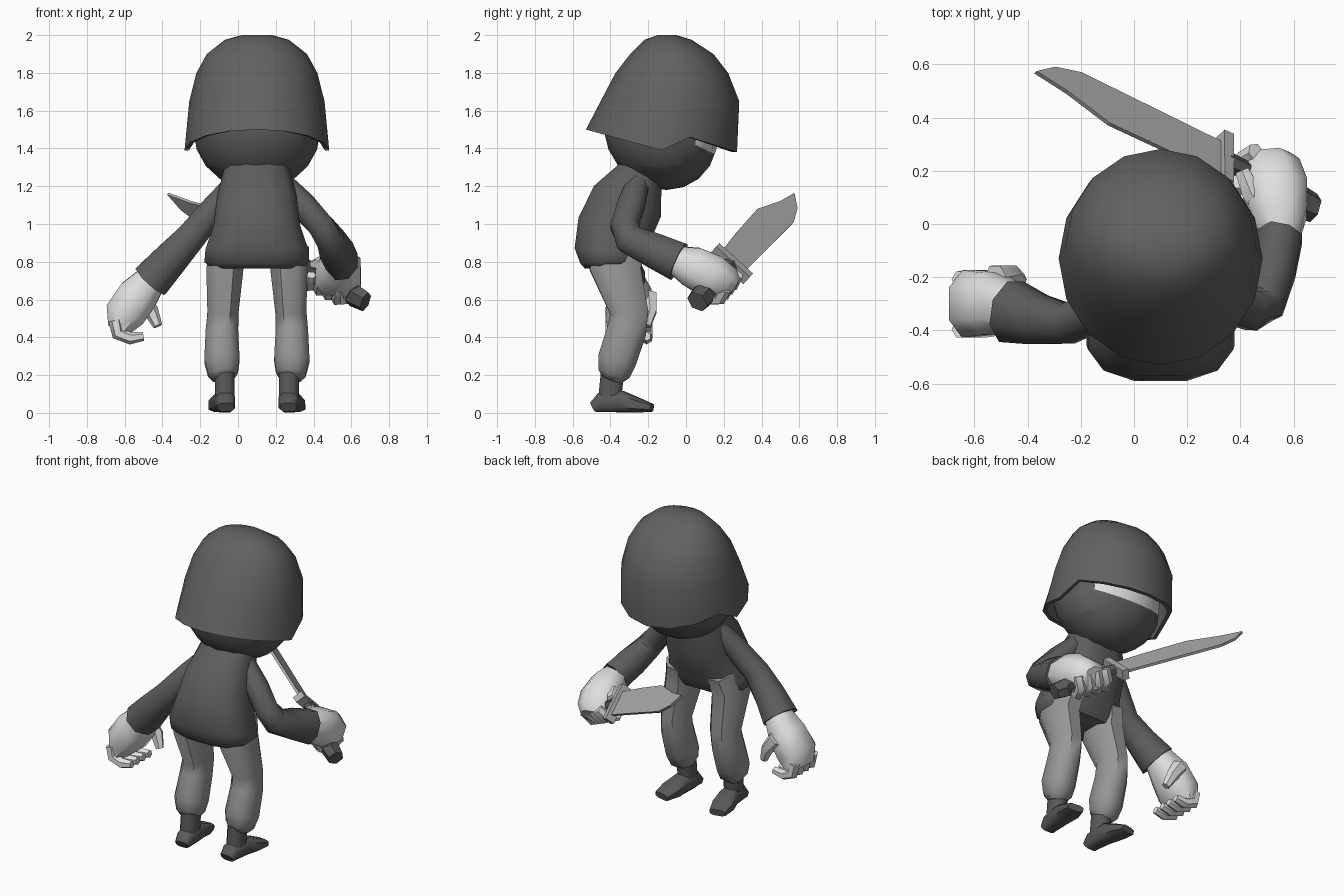
import bpy, bmesh, math
from mathutils import Vector as V

if "Cube" in bpy.data.objects:
    bpy.data.objects.remove(bpy.data.objects["Cube"])


def material(name, g):
    m = bpy.data.materials.new(name)
    m.diffuse_color = (g, g, g, 1)
    m.use_nodes = True
    m.node_tree.nodes["Principled BSDF"].inputs["Base Color"].default_value = m.diffuse_color
    return m


HELMET, CLOTH = material("helmet grey", .12), material("dark cloth", .11)
TROUSER, SKIN = material("trouser grey", .31), material("pale skin", .74)
STEEL, GRIP = material("blade steel", .43), material("grip dark grey", .10)
SHOE = material("shoe dark grey", .10)


def finish(name, bm, mats, angle=50):
    bmesh.ops.recalc_face_normals(bm, faces=bm.faces)
    me = bpy.data.meshes.new(name)
    bm.to_mesh(me)
    bm.free()
    for m in mats:
        me.materials.append(m)
    ob = bpy.data.objects.new(name, me)
    bpy.context.collection.objects.link(ob)
    if angle:
        bpy.ops.object.select_all(action='DESELECT')
        ob.select_set(True)
        bpy.context.view_layer.objects.active = ob
        bpy.ops.object.shade_smooth_by_angle(angle=math.radians(angle))
    return ob


def skin_rings(rings):
    """Bridge equal-length rings of points and cap both ends."""
    bm = bmesh.new()
    vs = [[bm.verts.new(p) for p in r] for r in rings]
    n = len(vs[0])
    for a, b in zip(vs, vs[1:]):
        for i in range(n):
            j = (i + 1) % n
            bm.faces.new((a[i], a[j], b[j], b[i]))
    bm.faces.new(vs[0])
    bm.faces.new(vs[-1])
    return bm


def tube(name, pts, mat, n=8, side=(1, 0, 0), power=2, angle=50):
    """Loft along a path; each point is (x, y, z, radius along side, other radius)."""
    c = [V(p[:3]) for p in pts]
    rings = []
    for k, p in enumerate(pts):
        t = V()
        if k:
            t += (c[k] - c[k - 1]).normalized()
        if k < len(c) - 1:
            t += (c[k + 1] - c[k]).normalized()
        t.normalize()
        u = V(side)
        u = (u - t * u.dot(t)).normalized()
        v = t.cross(u)
        ring = []
        for i in range(n):
            a = 2 * math.pi * (i + .5) / n
            ca, sa = math.cos(a), math.sin(a)
            x = math.copysign(abs(ca) ** (2 / power), ca)
            y = math.copysign(abs(sa) ** (2 / power), sa)
            ring.append(c[k] + u * x * p[3] + v * y * p[-1])
        rings.append(ring)
    return finish(name, skin_rings(rings), [mat], angle)


CX = .10   # middle of the body

# torso
tube("torso", [(CX, -.23, 1.29, .175, .115), (CX, -.31, 1.12, .215, .20), (CX, -.38, .97, .235, .205),
               (CX, -.405, .86, .28, .19), (CX, -.40, .80, .285, .165), (CX, -.40, .765, .24, .14)],
     CLOTH, n=12, power=2.6)

# legs and shoes, mirrored about the body middle
for s, label in ((-1, "left"), (1, "right")):
    def X(d):
        return CX + s * d
    tube(label + "_trouser_leg", [
        (X(.15), -.33, .91, .09, .13), (X(.17), -.375, .76, .105, .145), (X(.18), -.30, .53, .088, .108),
        (X(.185), -.315, .43, .092, .112), (X(.185), -.365, .28, .10, .11), (X(.18), -.38, .21, .085, .09),
        (X(.175), -.39, .18, .06, .06)], TROUSER, power=2.3)
    tube(label + "_ankle", [(X(.17), -.39, .21, .055, .065), (X(.17), -.405, .06, .055, .065)], SHOE, power=2.6)
    tube(label + "_shoe", [
        (X(.165), -.495, .03, .045, .028), (X(.167), -.45, .055, .055, .055), (X(.175), -.34, .06, .06, .06),
        (X(.19), -.26, .042, .07, .042), (X(.205), -.18, .027, .055, .022)], SHOE, power=3)

# head with wrapped mask and a bare strip around the eyes
bm = bmesh.new()
bmesh.ops.create_uvsphere(bm, u_segments=16, v_segments=10, radius=1)
for v in bm.verts:
    x, y, z = v.co
    v.co = (CX + .335 * x, -.125 + .30 * y - .03 * (z + .3), 1.49 + .31 * z)
cuts = [((0, 0, 1.445), (0, .5, 1)), ((CX - .25, 0, 0), (1, 0, 0)), ((CX + .25, 0, 0), (1, 0, 0))]
for co, no in cuts:
    bmesh.ops.bisect_plane(bm, geom=bm.verts[:] + bm.edges[:] + bm.faces[:], plane_co=co, plane_no=no)
for f in bm.faces:
    c = f.calc_center_median()
    f.material_index = int(c.y > 0 and abs(c.x - CX) < .25 and c.z + .5 * c.y > 1.445)
finish("head", bm, [CLOTH, SKIN])


# helmet: dome with a shaped rim and an inner wall
def rim_z(s):
    if s < 0:
        return 1.39 - .11 * s
    return 1.39 + .07 * s / .38 if s < .38 else 1.46 - .08 * (s - .38) / .62


def helmet_ring(z, rx, cy, ry, n=16):
    ring = []
    for i in range(n):
        a = 2 * math.pi * i / n
        s = math.sin(a)
        ring.append((CX + rx * math.cos(a), cy + ry * s, rim_z(s) if z is None else z))
    return ring


finish("helmet", skin_rings([helmet_ring(*r) for r in (
    (2.0, .08, -.10, .05), (1.975, .17, -.095, .125), (1.90, .265, -.075, .22), (1.80, .32, -.075, .298),
    (1.65, .358, -.085, .367), (None, .383, -.13, .40), (None, .36, -.13, .375),
    (1.65, .335, -.085, .34), (1.80, .29, -.075, .27))]), [HELMET], 40)

# sleeves
tube("left_sleeve", [(.0, -.26, 1.22, .06, .07), (-.12, -.32, 1.09, .075, .075), (-.25, -.375, .93, .08, .085),
                     (-.36, -.36, .81, .10, .10), (-.46, -.33, .70, .125, .112)],
     CLOTH, side=(0, 1, 0))
tube("right_sleeve", [(.22, -.25, 1.23, .06, .06), (.34, -.29, 1.10, .075, .08), (.44, -.325, .99, .075, .08),
                      (.49, -.30, .92, .08, .085), (.52, -.17, .86, .095, .10), (.55, -.04, .80, .09, .112)],
     CLOTH)

# open left hand
tube("left_palm", [(-.44, -.32, .73, .085, .08), (-.53, -.30, .62, .125, .115), (-.60, -.30, .52, .135, .115),
                   (-.63, -.30, .44, .12, .065)], SKIN, side=(0, 1, 0), power=2.4)
for k in range(4):
    y = -.395 + .062 * k
    tube("left_finger", [(-.65, y, .49, .036), (-.635, y, .42, .037), (-.57, y, .395, .033),
                         (-.50, y, .405, .024)], SKIN, n=6, side=(0, 1, 0))
tube("left_thumb", [(-.52, -.20, .62, .05), (-.46, -.19, .54, .04), (-.425, -.21, .46, .025)],
     SKIN, n=6, side=(0, 1, 0))

# knife frame: D along the blade, W across it, N through it
G = V((.34, .24, .79))
D = V((-.82, .381, .427)).normalized()
W = V((0, .743, -.669))
W = (W - D * W.dot(D)).normalized()
N = D.cross(W)


def K(t, w=0, n=0):
    return G + D * t + W * w + N * n


# blade
outline = [(0, -.08), (.25, -.09), (.53, -.09), (.72, -.028), (.866, 0), (.78, .066), (.66, .10), (0, .08)]
finish("blade", skin_rings([[K(t, w, h) for t, w in outline] for h in (-.008, .008)]), [STEEL], 0)

# guard and handle
tube("guard", [(*K(0, -.12), .03, .045), (*K(0, .12), .03, .045)], STEEL, n=4, side=D, angle=0)
tube("handle", [(*K(-.01), .045, .035), (*K(-.10), .038, .032), (*K(-.34, 0, .01), .05, .045),
                (*K(-.36, 0, .03), .07, .06), (*K(-.43, 0, .03), .06, .05)], GRIP, n=6, side=W, angle=0)

# right fist around the handle
tube("right_palm", [(.55, -.06, .81, .075, .08), (.545, .03, .775, .11, .115), (.53, .13, .725, .13, .125),
                    (.515, .21, .685, .115, .10), (.51, .245, .66, .08, .07)], SKIN, power=2.4)
for k in range(4):
    t = -.11 - .058 * k
    tube("right_finger", [(*K(t, .06, -.05), .036), (*K(t, .078, .02), .036), (*K(t, .03, .08), .034),
                          (*K(t, -.05, .075), .026)], SKIN, n=6, side=D)
tube("right_thumb", [(.50, .05, .77, .045), (.44, .12, .79, .042), (.405, .20, .785, .03)], SKIN, n=6)
